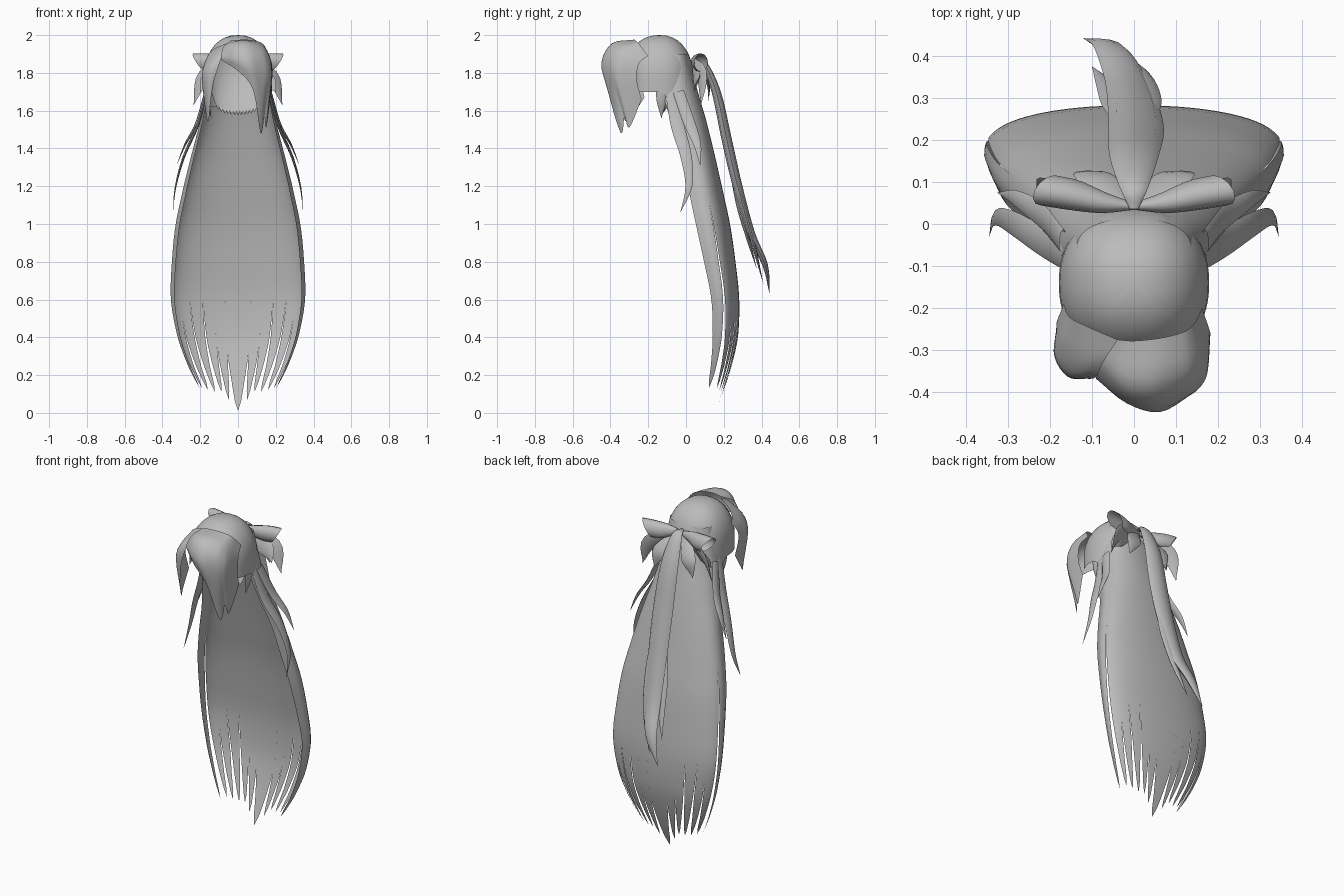
import bpy, bmesh, math
from mathutils import Vector

if "Cube" in bpy.data.objects:
    bpy.data.objects.remove(bpy.data.objects["Cube"])

mat = bpy.data.materials.new("hair grey")
mat.diffuse_color = (0.5, 0.5, 0.5, 1)
mat.use_nodes = True
mat.node_tree.nodes["Principled BSDF"].inputs["Base Color"].default_value = mat.diffuse_color


def spline(pts, t):
    """Smooth curve through points of any dimension, t in 0..1."""
    n = len(pts) - 1
    i = min(int(t * n), n - 1)
    f = t * n - i
    b, c = Vector(pts[i]), Vector(pts[i + 1])
    a = Vector(pts[i - 1]) if i else 2 * b - c
    d = Vector(pts[i + 2]) if i + 2 <= n else 2 * c - b
    return 0.5 * (2 * b + (c - a) * f + (2 * a - 5 * b + 4 * c - d) * f * f
                  + (3 * b - a - 3 * c + d) * f ** 3)


def build(name, grids, closed=False, angle=50):
    """One smooth object from one or more grids of points."""
    bm = bmesh.new()
    for rows in grids:
        vs = [[bm.verts.new(p) for p in r] for r in rows]
        for r, s in zip(vs, vs[1:]):
            n = len(r)
            for j in range(n if closed else n - 1):
                k = (j + 1) % n
                bm.faces.new((r[j], r[k], s[k], s[j]))
    bmesh.ops.remove_doubles(bm, verts=bm.verts, dist=0.0002)
    bmesh.ops.recalc_face_normals(bm, faces=bm.faces)
    me = bpy.data.meshes.new(name)
    bm.to_mesh(me)
    bm.free()
    me.materials.append(mat)
    ob = bpy.data.objects.new(name, me)
    bpy.context.collection.objects.link(ob)
    bpy.ops.object.select_all(action='DESELECT')
    ob.select_set(True)
    bpy.context.view_layer.objects.active = ob
    bpy.ops.object.shade_smooth_by_angle(angle=math.radians(angle))
    return ob


def mirrored(pts, s):
    return [(p[0] * s, p[1], p[2]) for p in pts]


def power(v, e):
    return math.copysign(abs(v) ** e, v)


def strand(name, path, widths, thick, across, n=16):
    """Tapered lock with a lens section; across is its wide direction."""
    rows = []
    for i in range(n + 1):
        t = i / n
        c = spline(path, t)
        d = spline(path, min(1, t + .02)) - spline(path, max(0, t - .02))
        side = Vector(across)
        side = (side - d * side.dot(d) / d.length_squared).normalized()
        out = side.cross(d).normalized()
        w = max(spline([(v, 0) for v in widths], t)[0], .0005)
        k = w / max(widths)
        rows.append([c + side * w * math.cos(a) + out * thick * k * math.sin(a)
                     for a in (j * math.tau / 8 for j in range(8))])
    return build(name, [rows], closed=True)


def patch(name, cols, nu, nt):
    """Sheet through lock curves running from crown to tip."""
    rows = []
    for i in range(nt + 1):
        line = [spline(c, i / nt) for c in cols]
        rows.append([spline(line, j / nu) for j in range(nu + 1)])
    return build(name, [rows])


# Skull cap, slightly boxy in plan and open over the face
cols = []
for j in range(65):
    az = j / 64 * math.tau
    f = min(1, max(0, (-math.cos(az) - .58) / .2))
    back = max(0, math.cos(az))
    pm = math.radians(90 - 30 * f)
    low = 1.70 - .08 * min(1, back * 2)
    ry = .178 if back else .185
    col = []
    for k in range(13):
        ph = min(k / 9, 1) * pm
        r = math.sin(ph) ** .88
        z = 1.78 + .22 * math.cos(ph) ** .97
        if k > 9:
            z -= (z - low) * (k - 9) / 3 * (1 - f)
        col.append((.179 * r * power(math.sin(az), .9), -.14 + ry * r * power(math.cos(az), .9), z))
    cols.append(col)
build("skull_cap", [cols])

# Inner nape with a jagged lower edge
rows = []
for i in range(9):
    t = i / 8
    row = []
    for j in range(25):
        u = j / 12 - 1
        jag = (.015 if j % 2 else 0) * (t == 1)
        bow = math.sqrt(max(0, 1 - u * u * .9))
        row.append((u * (.155 - .05 * t ** 3), -.15 + .13 * bow * (1 - t ** 2) + .02 * t,
                    1.88 - (.26 + .045 * bow) * t + jag))
    rows.append(row)
build("nape", [rows])

# Long back hair: height, half width, front y, back y
KEYS = [(1.9, .135, -.09, .012), (1.7, .17, -.12, .062), (1.55, .2, -.08, .107),
        (1.35, .25, -.015, .155), (1.2, .288, .012, .19), (1.0, .33, .05, .233),
        (.8, .35, .09, .262), (.6, .355, .125, .282), (.4, .32, .128, .275),
        (.25, .265, .115, .242), (.12, .2, .095, .2), (0, .14, .08, .15)]


def hair_point(u, z):
    i = next(i for i in range(len(KEYS) - 1) if z >= KEYS[i + 1][0])
    f = (KEYS[i][0] - z) / (KEYS[i][0] - KEYS[i + 1][0])
    _, w, yf, yb = spline(KEYS, (i + f) / (len(KEYS) - 1))
    a, s = abs(u) * 112, (1 if u >= 0 else -1)
    ym = yf + .28 * (yb - yf)
    if a <= 90:
        a = math.radians(a)
        return (s * w * math.sin(a) ** .95, ym + (yb - ym) * max(0, math.cos(a)) ** .77, z)
    t = (a - 90) / 22
    return (s * w * (1 - .07 * t), ym + (yf - ym) * t, z)


# Locks: u start, u end, tip height, height where the lock parts
LOCKS = [(.09, .18, .07, .3), (.18, .27, .11, .36), (.27, .4, .11, .6), (.4, .52, .12, .4),
         (.52, .68, .13, .5), (.68, 1, .13, 1.12)]
LOCKS = [(-.09, .09, .012, .3)] + LOCKS + [(-b, -a, t, s) for a, b, t, s in LOCKS]
grids = []
for a, b, tip, split in LOCKS:
    zs = [1.9 - i * 1.28 / 22 for i in range(23)] + [.62 - (.62 - tip) * i / 12 for i in range(1, 13)]
    rows = []
    for z in zs:
        k = 1 if z >= split else max(0, (z - tip) / (split - tip)) ** .4
        m, h = (a + b) / 2, (b - a) / 2
        rows.append([hair_point(m + h * k * (j / 3 - 1), z) for j in range(7)])
    grids.append(rows)
build("long_back_hair", grids, angle=70)

# Swept fringe and smaller left lock
patch("fringe_right", [
    [(-.04, -.275, 1.97), (-.075, -.33, 1.94), (-.09, -.365, 1.89), (-.085, -.37, 1.865)],
    [(.0, -.278, 1.975), (-.02, -.38, 1.955), (-.02, -.425, 1.88), (.0, -.42, 1.81)],
    [(.06, -.272, 1.975), (.05, -.39, 1.955), (.06, -.448, 1.85), (.08, -.415, 1.71)],
    [(.11, -.26, 1.965), (.12, -.37, 1.93), (.13, -.41, 1.81), (.12, -.345, 1.48)],
    [(.13, -.25, 1.955), (.15, -.35, 1.91), (.16, -.385, 1.79), (.14, -.325, 1.57)],
    [(.145, -.235, 1.935), (.167, -.32, 1.885), (.175, -.35, 1.78), (.15, -.3, 1.51)],
    [(.162, -.2, 1.89), (.179, -.25, 1.85), (.181, -.26, 1.76), (.17, -.235, 1.66)],
], 24, 12)
patch("fringe_left", [
    [(-.04, -.275, 1.965), (-.065, -.325, 1.93), (-.095, -.367, 1.86), (-.14, -.36, 1.72)],
    [(-.12, -.24, 1.93), (-.13, -.34, 1.88), (-.155, -.365, 1.78), (-.155, -.325, 1.55)],
    [(-.155, -.22, 1.9), (-.175, -.29, 1.85), (-.19, -.313, 1.77), (-.17, -.28, 1.58)],
    [(-.167, -.19, 1.87), (-.183, -.23, 1.82), (-.183, -.24, 1.76), (-.175, -.22, 1.67)],
], 14, 12)

for s, side in ((1, "right"), (-1, "left")):
    # Loose locks at the sides
    strand("sideburn_" + side, mirrored([(.165, -.13, 1.75), (.16, -.13, 1.65), (.14, -.13, 1.56)], s),
           [.03, .025, 0], .01, (0, 1, 0), 8)
    strand("loose_lock_" + side, mirrored([(.165, -.08, 1.7), (.215, -.045, 1.52), (.285, 0, 1.36),
           (.33, .015, 1.2), (.345, -.03, 1.06)], s), [.03, .035, .03, .018, 0], .008, (0, 1, 0))
    strand("short_lock_" + side, mirrored([(.17, -.04, 1.7), (.22, .02, 1.53), (.28, .06, 1.42),
           (.325, .075, 1.31)], s), [.03, .03, .02, 0], .008, (0, 1, 0))
    # Tufts under the bow
    for i, tip in enumerate([(.235, .08, 1.63), (.2, .04, 1.7), (.13, .12, 1.65)]):
        mid = (tip[0] * .75, tip[1] * .7 + .03, 1.78 - i * .015)
        strand(f"tuft_{i + 1}_{side}", mirrored([(.02, .04, 1.86), mid, tip], s),
               [.02, .045, 0], .008, (0, .3, 1) if i < 2 else (1, 0, 0), 10)
    # Hollow bow loop, open and slanted at its outer end
    rows = []
    for i in range(9):
        x, y, z, ry, rz = spline([(.0, .042, 1.86, .008, .012), (.07, .05, 1.86, .024, .032),
                                  (.14, .068, 1.855, .035, .048), (.205, .08, 1.855, .036, .048)], i / 8)
        row = []
        for j in range(12):
            a = j * math.tau / 12
            cy, cz = math.cos(a), math.sin(a)
            row.append((s * (x + i / 8 * (.032 * cz - .016 * cy)), y + ry * cy, z + rz * cz))
        rows.append(row)
    build("bow_loop_" + side, [rows], closed=True)

# Ponytail and its split ends
TAIL = [(0, .035, 1.88), (0, .09, 1.86), (0, .16, 1.7), (.005, .215, 1.45), (.0, .273, 1.2),
        (-.02, .345, .95), (-.06, .42, .78), (-.12, .442, .63)]
strand("ponytail", TAIL, [.01, .035, .058, .066, .062, .05, .035, 0], .027, (1, 0, 0), 28)
strand("ponytail_end_inner", [(-.01, .24, 1.3), (-.04, .28, 1.1), (-.065, .33, .92), (-.1, .375, .76)],
       [.03, .035, .025, 0], .014, (1, 0, 0))
strand("ponytail_end_outer", [(.025, .25, 1.3), (.03, .3, 1.1), (.01, .36, .88), (-.04, .41, .68)],
       [.03, .035, .025, 0], .014, (1, 0, 0))
